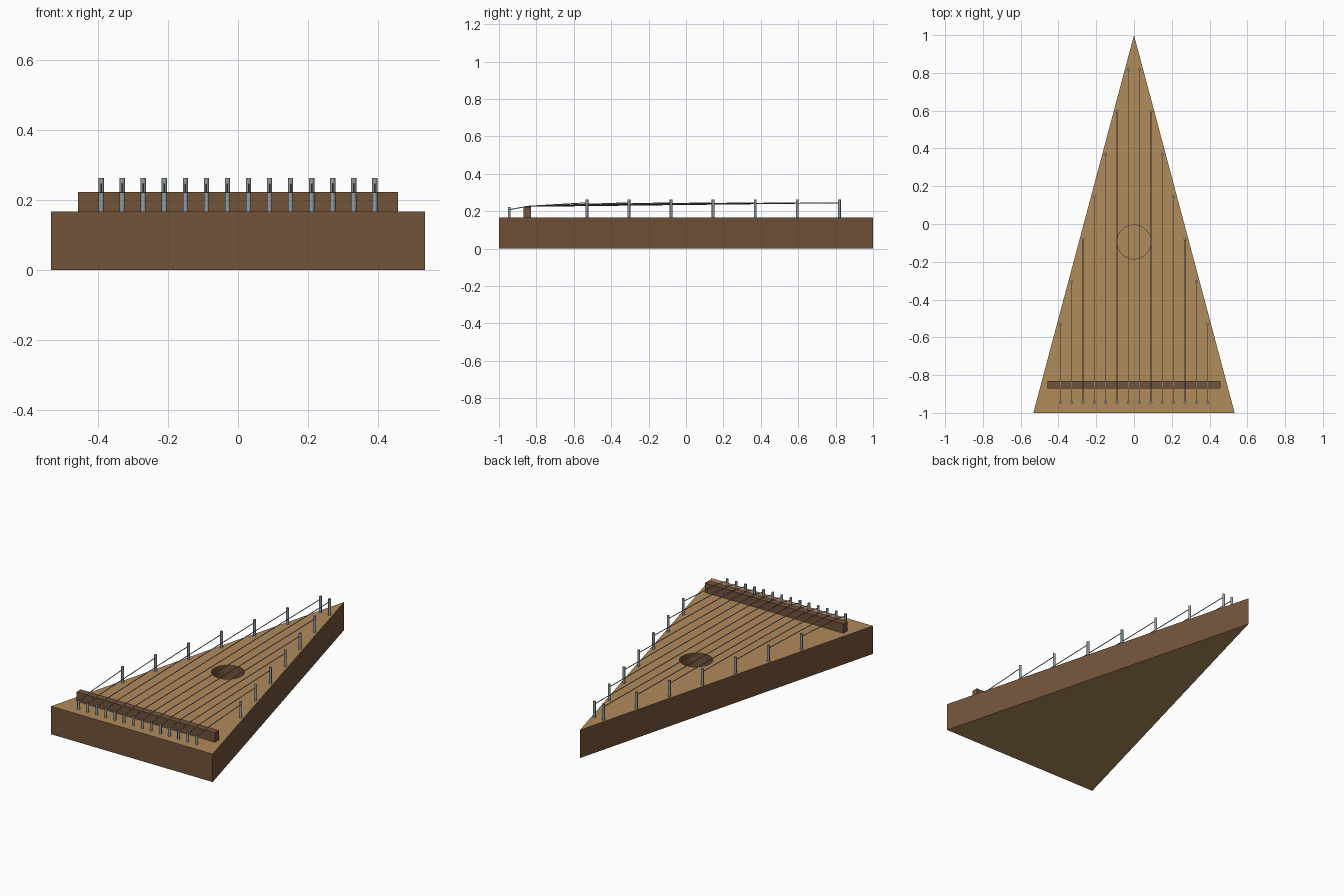
import bpy
import bmesh
from mathutils import Vector

if "Cube" in bpy.data.objects:
    bpy.data.objects.remove(bpy.data.objects["Cube"], do_unlink=True)


def material(name, rgb):
    m = bpy.data.materials.new(name)
    m.use_nodes = True
    m.diffuse_color = (*rgb, 1)
    m.node_tree.nodes["Principled BSDF"].inputs["Base Color"].default_value = (*rgb, 1)
    return m


brown = material("dark wood", (0.171, 0.088, 0.042))
tan = material("light wood", (0.434, 0.258, 0.105))
steel = material("steel", (0.29, 0.33, 0.35))

TOP = 0.167
HALF = 0.533


def finish(name, bm, *mats):
    bmesh.ops.recalc_face_normals(bm, faces=bm.faces)
    mesh = bpy.data.meshes.new(name)
    bm.to_mesh(mesh)
    bm.free()
    for m in mats:
        mesh.materials.append(m)
    ob = bpy.data.objects.new(name, mesh)
    bpy.context.collection.objects.link(ob)
    return ob


def rod(name, start, end, radius, sides):
    """Cylinder running between two points."""
    a, b = Vector(start), Vector(end)
    bm = bmesh.new()
    bmesh.ops.create_cone(bm, cap_ends=True, segments=sides, radius1=radius,
                          radius2=radius, depth=(b - a).length)
    turn = (b - a).to_track_quat('Z', 'Y').to_matrix()
    bmesh.ops.rotate(bm, verts=bm.verts, matrix=turn)
    bmesh.ops.translate(bm, verts=bm.verts, vec=(a + b) / 2)
    ob = finish(name, bm, steel)
    for p in ob.data.polygons:
        p.use_smooth = len(p.vertices) == 4
    for e in ob.data.edges:
        za = [(ob.data.vertices[i].co - a).dot(b - a) for i in e.vertices]
        e.use_edge_sharp = abs(za[0] - za[1]) < 1e-5
    return ob


# Triangular sound box
bm = bmesh.new()
base = bm.faces.new([bm.verts.new(p) for p in
                     ((-HALF, -1, 0), (HALF, -1, 0), (0, 1, 0))])
up = bmesh.ops.extrude_face_region(bm, geom=[base], use_keep_orig=True)
bmesh.ops.translate(bm, vec=(0, 0, TOP),
                    verts=[v for v in up["geom"] if isinstance(v, bmesh.types.BMVert)])
body = finish("sound_box", bm, brown, tan)

# Round sound hole
bm = bmesh.new()
bmesh.ops.create_cone(bm, cap_ends=True, segments=32, radius1=0.09, radius2=0.09, depth=0.24)
bmesh.ops.translate(bm, verts=bm.verts, vec=(0, -0.095, TOP))
cutter = finish("hole_cutter", bm, brown)
cutter.hide_render = True
cut = body.modifiers.new("sound_hole", 'BOOLEAN')
cut.operation = 'DIFFERENCE'
cut.solver = 'EXACT'
cut.object = cutter
bpy.context.view_layer.objects.active = body
bpy.ops.object.modifier_apply(modifier=cut.name)
bpy.data.objects.remove(cutter, do_unlink=True)

# Light boards above and below, dark sides
for p in body.data.polygons:
    p.material_index = 1 if abs(p.normal.z) > 0.5 else 0

# Bridge
bm = bmesh.new()
bmesh.ops.create_cube(bm, size=1)
bmesh.ops.scale(bm, verts=bm.verts, vec=(0.914, 0.04, 0.056))
bmesh.ops.translate(bm, verts=bm.verts, vec=(0, -0.85, TOP + 0.028))
finish("bridge", bm, brown)

# Strings with a short front pin and a tall pin along the slanted side
for side, label in ((-1, "right"), (1, "left")):
    for i in range(7):
        x = side * (0.03 + 0.06 * i)
        y = 0.82 - 0.225 * i
        tag = f"{label}_{i + 1}"
        rod("front_pin_" + tag, (x, -0.945, TOP - 0.01), (x, -0.945, 0.222), 0.0075, 12)
        rod("side_pin_" + tag, (x, y, TOP - 0.01), (x, y, 0.263), 0.0075, 12)
        rod("string_tail_" + tag, (x, -0.945, 0.208), (x, -0.85, 0.226), 0.0025, 6)
        rod("string_" + tag, (x, -0.85, 0.226), (x, y, 0.245), 0.0025, 6)
